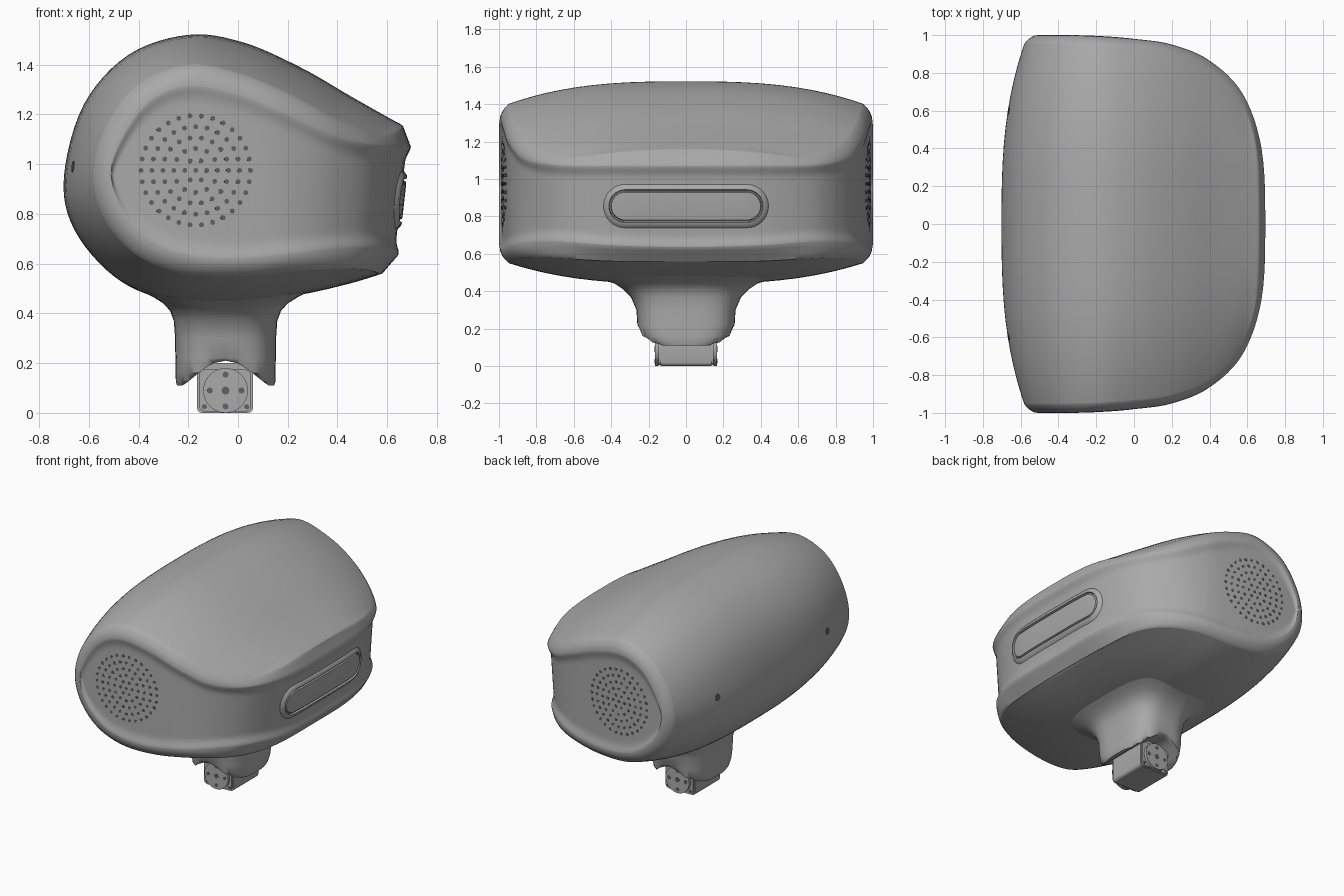
import bpy, bmesh, math
from mathutils import Vector, Matrix
from mathutils.bvhtree import BVHTree

if "Cube" in bpy.data.objects:
    bpy.data.objects.remove(bpy.data.objects["Cube"], do_unlink=True)


def material(name, value):
    m = bpy.data.materials.new(name)
    m.use_nodes = True
    color = (value, value, value, 1)
    m.diffuse_color = color
    m.node_tree.nodes["Principled BSDF"].inputs["Base Color"].default_value = color
    return m


grey = material("shell grey", 0.4)
dark = material("hole dark grey", 0.12)


def finish(bm, name, mat=grey, angle=40):
    bmesh.ops.remove_doubles(bm, verts=bm.verts, dist=0.0004)
    bmesh.ops.recalc_face_normals(bm, faces=bm.faces)
    mesh = bpy.data.meshes.new(name)
    bm.to_mesh(mesh)
    bm.free()
    mesh.materials.append(mat)
    mesh.shade_smooth()
    mesh.set_sharp_from_angle(angle=math.radians(angle))
    ob = bpy.data.objects.new(name, mesh)
    bpy.context.collection.objects.link(ob)
    return ob


def add_grid(bm, rows, closed=False):
    """Skin a list of equally long point rows with quads."""
    vs = [[bm.verts.new(p) for p in row] for row in rows]
    n = len(rows[0])
    for a, b in zip(vs, vs[1:]):
        for i in range(n if closed else n - 1):
            k = (i + 1) % n
            bm.faces.new((a[i], a[k], b[k], b[i]))
    return vs


def cap(bm, ring):
    """Close a symmetric ring with strips between its two halves."""
    n = len(ring)
    for i in range(n // 2):
        quad = [ring[i], ring[i + 1], ring[n - i - 1], ring[(n - i) % n]]
        bm.faces.new(list(dict.fromkeys(quad)))


def catmull(rows, steps):
    out = []
    for k in range(1, len(rows) - 2):
        for s in range(steps):
            t = s / steps
            out.append([0.5 * (2 * b + (c - a) * t + (2 * a - 5 * b + 4 * c - d) * t * t
                               + (3 * b - a - 3 * c + d) * t ** 3)
                        for a, b, c, d in zip(*rows[k - 1:k + 3])])
    return out + [list(rows[-2])]


# Head: centre profile x z, ridge x z, panel edge x y z, from brow over the back to chin
SEAM = [
    (.665, 1.15, .665, 1.15, .695, 0, 1.07),
    (.655, 1.16, .65, 1.14, .675, .4, 1.07),
    (.6, 1.19, .56, 1.12, .575, .69, 1.075),
    (.45, 1.275, .4, 1.18, .4, .865, 1.11),
    (.25, 1.39, .2, 1.285, .2, .95, 1.2),
    (.02, 1.49, 0, 1.365, 0, .98, 1.28),
    (-.2, 1.52, -.2, 1.4, -.2, .995, 1.315),
    (-.44, 1.44, -.4, 1.32, -.36, 1, 1.25),
    (-.62, 1.24, -.53, 1.15, -.47, 1, 1.1),
    (-.7, .95, -.58, .95, -.51, 1, .96),
    (-.66, .74, -.53, .77, -.46, 1, .8),
    (-.5, .55, -.4, .63, -.33, 1, .68),
    (-.3, .46, -.22, .56, -.18, .995, .63),
    (0, .44, 0, .55, 0, .98, .62),
    (.25, .475, .22, .57, .22, .94, .64),
    (.43, .515, .4, .58, .4, .845, .66),
    (.55, .55, .52, .575, .55, .68, .665),
    (.575, .56, .57, .56, .635, .4, .645),
    (.58, .56, .58, .56, .645, 0, .635),
]


def across(row):
    return row[:5] + (-row[5],) + row[6:]


seam = catmull([across(SEAM[1])] + SEAM + [across(SEAM[-2])], 6)
bm = bmesh.new()

# Outer shell, bowed from ridge to ridge
shell = []
for px, pz, ox, oz, ix, iy, iz in seam:
    line = []
    for k in range(-14, 15):
        u = math.sin(k / 14 * math.pi / 2)
        w = abs(u) ** 2.8
        line.append((px + (ox - px) * w, .955 * iy * u, pz + (oz - pz) * w))
    shell.append(line)
add_grid(bm, shell)

for side in (-1, 1):
    # Rounded bevel from the ridge to the panel edge
    bevel = []
    for px, pz, ox, oz, ix, iy, iz in seam:
        bevel.append([(ox + (ix - ox) * t,
                       side * iy * (.955 + .045 * t + .012 * math.sin(math.pi * t)),
                       oz + (iz - oz) * t) for t in (0, .25, .5, .75, 1)])
    add_grid(bm, bevel)
    # Slightly sunken panel wrapping the sides and front
    panel = []
    for top, low in zip(seam[:len(seam) // 2 + 1], reversed(seam)):
        a, b = Vector(top[4:]), Vector(low[4:])
        line = []
        for k in range(25):
            v = .5 - .5 * math.cos(math.pi * k / 24)
            p = a.lerp(b, v)
            d = min(1, min(v, 1 - v) * (a - b).length / .06)
            shrink = 1 - .014 * d * d * (3 - 2 * d)
            line.append((-.5 + (p.x + .5) * shrink, side * p.y * shrink, p.z))
        panel.append(line)
    add_grid(bm, panel)
bmesh.ops.remove_doubles(bm, verts=bm.verts, dist=0.0004)
surface = BVHTree.FromBMesh(bm)
finish(bm, "head_shell", angle=50)


def hit(origin, direction):
    loc, normal, _, _ = surface.ray_cast(Vector(origin), Vector(direction))
    if normal.dot(Vector(direction)) > 0:
        normal = -normal
    return loc, normal


def disc(bm, center, normal, radius, depth, segments=12):
    rot = Vector(normal).to_track_quat('Z', 'Y').to_matrix().to_4x4()
    bmesh.ops.create_cone(bm, cap_ends=True, segments=segments, radius1=radius, radius2=radius,
                          depth=depth, matrix=Matrix.Translation(center) @ rot)


# Round speaker grilles: concentric rings of holes on both sides
for side, name in ((-1, "right_speaker_holes"), (1, "left_speaker_holes")):
    bm = bmesh.new()
    for ring in range(6):
        count = max(1, 6 * ring)
        for i in range(count):
            a = math.tau * i / count
            r = .044 * ring
            loc, nor = hit((-.17 + r * math.cos(a), 2 * side, .975 + r * math.sin(a)), (0, -side, 0))
            disc(bm, loc, nor, .01, .004, 10)
    finish(bm, name, dark)

# Pair of small holes at the back
bm = bmesh.new()
for side in (-1, 1):
    loc, nor = hit((-2, .6 * side, .99), (1, 0, 0))
    disc(bm, loc, nor, .022, .005, 16)
finish(bm, "back_holes", dark)

# Front light bar: raised pill-shaped rim, groove and lens, following the panel
bm = bmesh.new()
rings = []
for r, lift in ((.125, -.008), (.112, .004), (.1, .014), (.088, .016), (.084, .004),
                (.078, .004), (.074, .014), (.066, .015)):
    right = [(.325 + r * math.cos(a), r * math.sin(a))
             for a in [math.pi / 2 * k / 8 for k in range(9)]]
    bar = [(.325 - .65 * k / 16, r) for k in range(1, 16)]
    half = right + bar + [(-y, z) for y, z in reversed(right)]
    outline = half + [(y, -z) for y, z in reversed(half[1:-1])]
    rings.append([(hit((2, y, .855 + z), (-1, 0, 0))[0].x + lift, y, .855 + z)
                  for y, z in outline])
grid = add_grid(bm, rings, closed=True)
cap(bm, grid[-1])
finish(bm, "front_light_bar")

# Neck: flared column with an arched underside
bm = bmesh.new()
rings = []
for z, hx, hy in ((.5, .36, .54), (.465, .29, .45), (.44, .25, .38), (.41, .223, .335),
                  (.37, .208, .295), (.3, .203, .265), (.22, .202, .26), (.16, .201, .245),
                  (.125, .2, .215), (.11, .195, .185)):
    ring = []
    for i in range(64):
        a = math.tau * i / 64
        c, s = math.cos(a), math.sin(a)
        x = hx * math.copysign(abs(c) ** .65, c)
        arch = .11 + .1 * max(0, math.cos(min(abs(x) / .175, 1) * math.pi / 2)) ** 1.2
        ring.append((x - .05, hy * math.copysign(abs(s) ** .65, s), max(z, arch)))
    rings.append(ring)
grid = add_grid(bm, rings, closed=True)
cap(bm, grid[-1])
finish(bm, "neck", angle=50)


def box(name, center, size, bevel):
    bm = bmesh.new()
    bmesh.ops.create_cube(bm, size=1, matrix=Matrix.Translation(center) @ Matrix.Diagonal((*size, 1)))
    edges = [e for e in bm.edges if abs((e.verts[0].co - e.verts[1].co).y) > .01]
    bmesh.ops.bevel(bm, geom=edges, offset=bevel, segments=3, profile=.5, affect='EDGES')
    return finish(bm, name)


# Neck motor with a round horn and screws on each end
box("motor_body", (-.052, 0, .1), (.225, .27, .2), .02)
for side, label in ((-1, "front"), (1, "back")):
    box(label + "_motor_plate", (-.052, side * .14, .09), (.21, .015, .17), .025)
    bm = bmesh.new()
    disc(bm, (-.05, side * .157, .09), (0, side, 0), .09, .02, 40)
    finish(bm, label + "_motor_horn")
    bm = bmesh.new()
    spots = [(0, 0, .016)] + [(.064 * math.cos(k * math.pi / 2), .064 * math.sin(k * math.pi / 2), .012)
                              for k in range(4)]
    for x, z, r in spots:
        disc(bm, (x - .05, side * .167, .09 + z), (0, side, 0), r, .004)
    for x in (-.085, .085):
        disc(bm, (x - .05, side * .148, .025), (0, side, 0), .01, .006)
    finish(bm, label + "_motor_screws", dark)
